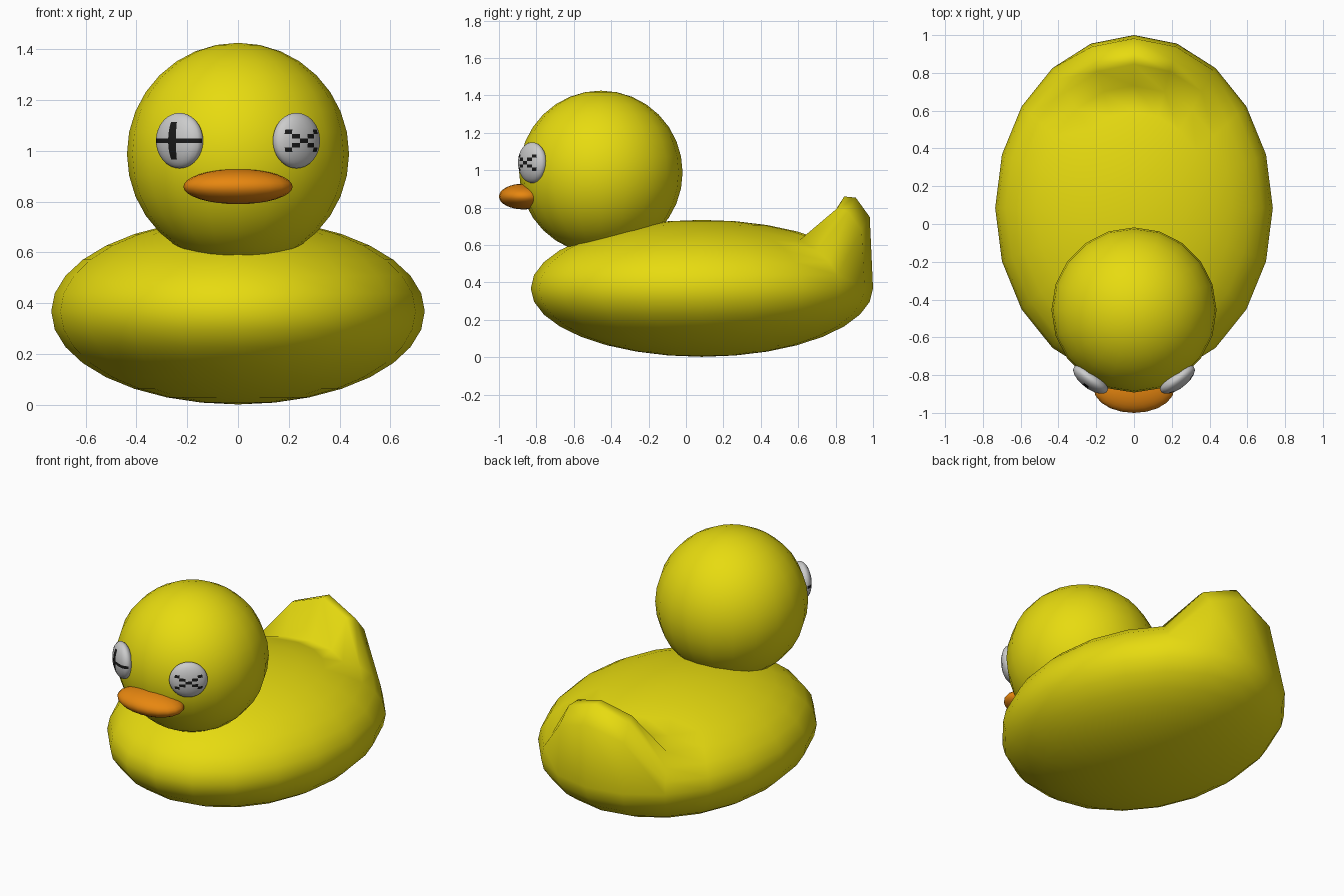
import bpy, bmesh
from math import radians, degrees, atan2, asin, pi
from mathutils import Matrix

if "Cube" in bpy.data.objects:
    bpy.data.objects.remove(bpy.data.objects["Cube"])


def material(name, rgb):
    m = bpy.data.materials.new(name)
    m.diffuse_color = (*rgb, 1)
    m.use_nodes = True
    m.node_tree.nodes["Principled BSDF"].inputs["Base Color"].default_value = m.diffuse_color
    return m


YELLOW = material("yellow", (0.8, 0.71, 0.005))
ORANGE = material("orange", (0.8, 0.24, 0.005))
WHITE = material("white", (0.8, 0.8, 0.8))
BLACK = material("black", (0.01, 0.01, 0.01))


def ellipsoid(name, centre, radii, mats, segs=20, rings=16, turn=0, edit=None):
    """Smooth UV sphere; edit() may alter the unit sphere before scaling."""
    bm = bmesh.new()
    bmesh.ops.create_uvsphere(bm, u_segments=segs, v_segments=rings, radius=1)
    if edit:
        edit(bm)
    bmesh.ops.scale(bm, vec=radii, verts=bm.verts)
    bmesh.ops.rotate(bm, matrix=Matrix.Rotation(turn, 3, 'Z'), verts=bm.verts)
    bmesh.ops.translate(bm, vec=centre, verts=bm.verts)
    for f in bm.faces:
        f.smooth = True
    me = bpy.data.meshes.new(name)
    bm.to_mesh(me)
    bm.free()
    for m in mats:
        me.materials.append(m)
    ob = bpy.data.objects.new(name, me)
    bpy.context.collection.objects.link(ob)
    return ob


# Body with the tail pulled up from the three rings above the equator
BODY_R = (0.735, 0.915, 0.366)


def pull_tail(bm):
    lift = {1: 0.31, 2: 0.345, 3: 0.288}
    for v in bm.verts:
        ring = round(degrees(asin(max(-1, min(1, v.co.z)))) / 11.25)
        spoke = abs(round(degrees(atan2(v.co.x, v.co.y)) / 18))
        if ring in lift and spoke <= 1:
            v.co.z += lift[ring] * (1 if spoke == 0 else 0.78) / BODY_R[2]
            if ring == 2:
                v.co.y -= 0.025


ellipsoid("body", (0, 0.085, 0.368), BODY_R, [YELLOW], edit=pull_tail)

# Head and beak
ellipsoid("head", (0, -0.455, 0.988), (0.437, 0.437, 0.437), [YELLOW])
ellipsoid("beak", (0, -0.868, 0.859), (0.215, 0.132, 0.069), [ORANGE])


# Eyes: flattened spheres turned outward, with dark pupil patches on the front
def pupil(test):
    def edit(bm):
        bmesh.ops.rotate(bm, matrix=Matrix.Rotation(pi / 18, 3, 'Z'), verts=bm.verts)
        for f in bm.faces:
            c = f.calc_center_median().normalized()
            col = round(degrees(atan2(c.x, -c.y)) / 20)
            row = round(degrees(asin(c.z)) / (180 / 19))
            if test(abs(col), abs(row)):
                f.material_index = 1
    return edit


def cross(c, r):
    return (r == 0 and c <= 4) or (c == 0 and r <= 4)


def diagonal(c, r):
    return c == r and c <= 2


for side, name, test in ((-1, "eye_right", cross), (1, "eye_left", diagonal)):
    ellipsoid(name, (side * 0.23, -0.822, 1.04), (0.11, 0.05, 0.109),
              [WHITE, BLACK], segs=18, rings=19, turn=side * radians(37),
              edit=pupil(test))
